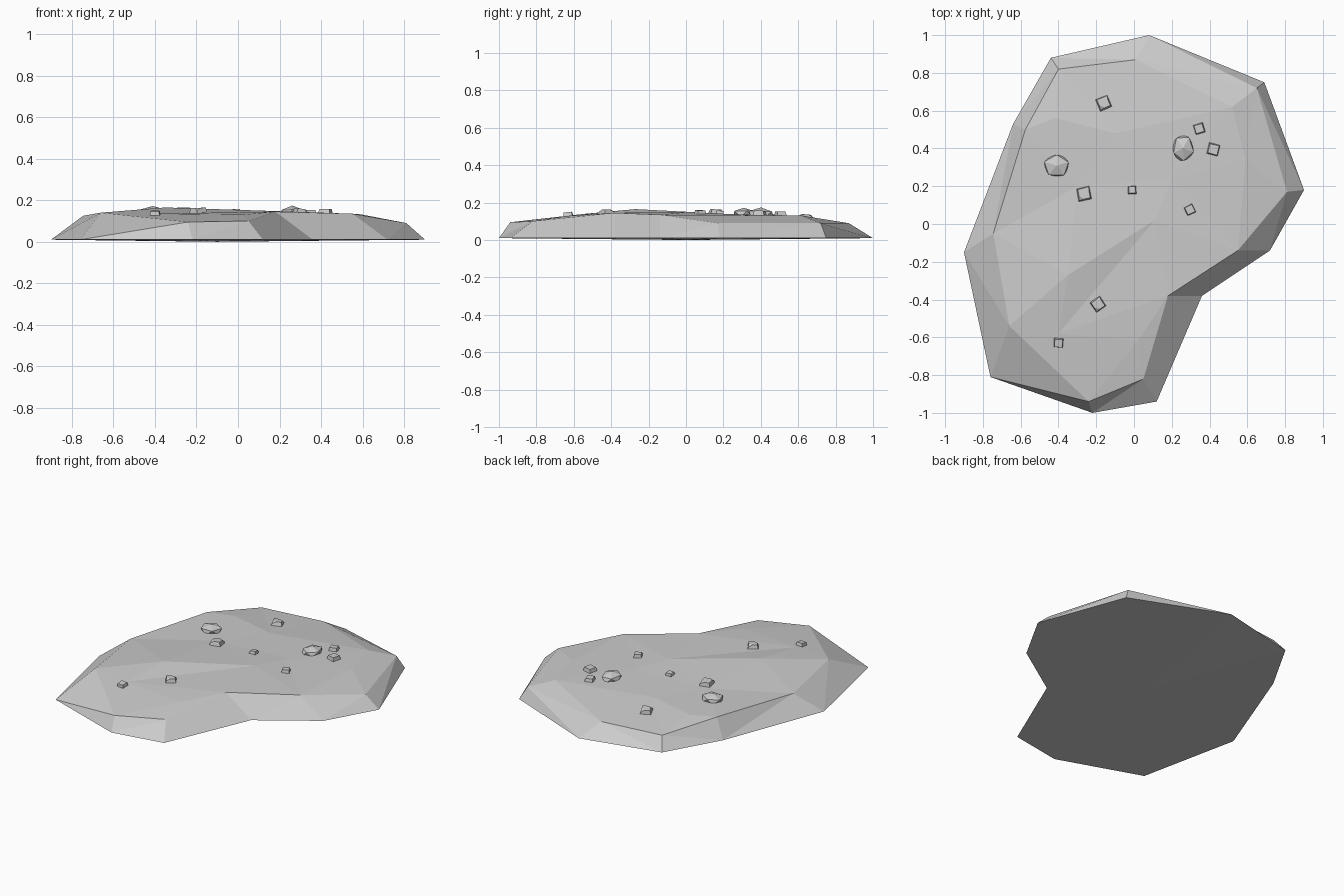
import bpy, bmesh, math, random
from mathutils import Vector, Matrix
from mathutils.bvhtree import BVHTree
from mathutils.geometry import delaunay_2d_cdt

if "Cube" in bpy.data.objects:
    bpy.data.objects.remove(bpy.data.objects["Cube"])

random.seed(4)

# Foot outline, upper rim and interior points of the mound
foot = [(.08, 1), (-.44, .88), (-.64, .53), (-.9, -.15), (-.76, -.81), (-.22, -1),
        (.12, -.94), (.36, -.38), (.72, -.14), (.9, .18), (.69, .75)]
rim = [(.01, .87, .09), (-.40, .82, .09), (-.575, .5, .135), (-.745, -.05, .125),
       (-.66, -.54, .14), (-.24, -.94, .095), (.05, -.82, .10), (.18, -.38, .145),
       (.55, -.14, .135), (.81, .17, .09), (.65, .72, .09)]
inner = [(-.35, -.27, .165), (.11, .02, .15), (-.42, .56, .13), (-.1, .48, .13),
         (.52, .62, .13), (.59, .34, .132), (-.4, -.58, .135), (.02, -.62, .13),
         (-.3, .2, .135), (.2, .24, .138)]
pts = [Vector((x, y, .01)) for x, y in foot] + [Vector(p) for p in rim + inner]
n = len(foot)
edges = [(i, (i + 1) % n) for i in range(n)]
edges += [(n + i, n + (i + 1) % n) for i in range(n)]
edges += [(i, n + i) for i in range(n)]
# Visible creases across the top
k = 2 * n
edges += [(k, k + 1), (k + 1, k + 6), (k, n + 4), (k + 6, k + 7), (k + 7, n + 7),
          (k + 2, n + 2), (k + 2, k + 8), (k + 3, k + 8), (k + 3, k + 4)]
co, _, faces, *_ = delaunay_2d_cdt([p.xy for p in pts], edges, [list(range(n))], 1, 1e-5)


def height(c):
    return min(pts, key=lambda p: (p.xy - c).length).z


bm = bmesh.new()
verts = [bm.verts.new((c.x, c.y, height(c))) for c in co]
for f in faces:
    bm.faces.new([verts[i] for i in f])

# Shallow underside closing the mound
border = [e for e in bm.edges if e.is_boundary]
centre = bm.verts.new((-.1, 0, 0))
for e in border:
    bm.faces.new((e.verts[0], e.verts[1], centre))
bmesh.ops.recalc_face_normals(bm, faces=bm.faces)
surface = BVHTree.FromBMesh(bm)


def make_object(name, bm):
    mesh = bpy.data.meshes.new(name)
    bm.to_mesh(mesh)
    bm.free()
    ob = bpy.data.objects.new(name, mesh)
    bpy.context.collection.objects.link(ob)
    return ob


make_object("ground_mound", bm)


def place(name, bm, x, y, angle, lift):
    """Seat a stone on the ground, tilted to the local slope."""
    hit, normal, *_ = surface.ray_cast(Vector((x, y, 1)), Vector((0, 0, -1)))
    tilt = Vector((0, 0, 1)).rotation_difference(normal).to_matrix().to_4x4()
    bm.transform(Matrix.Translation(hit + Vector((0, 0, lift)))
                 @ tilt @ Matrix.Rotation(angle, 4, 'Z'))
    make_object(name, bm)


# Boulders: flattened, slightly irregular icosahedra
for i, (x, y, rx, ry, a) in enumerate([(-.41, .31, .074, .066, .3), (.26, .40, .062, .076, 1)]):
    bm = bmesh.new()
    bmesh.ops.create_icosphere(bm, subdivisions=1, radius=1)
    for v in bm.verts:
        v.co *= random.uniform(.93, 1.07)
    bm.transform(Matrix.Diagonal((rx, ry, .034, 1)) @ Matrix.Rotation(a, 4, 'Z'))
    place(f"boulder_{i + 1}", bm, x, y, 0, .004)

# Stones and pebbles: squat tapered blocks with cut corners
for i, (x, y, s, a) in enumerate([
        (-.16, .64, .038, .4), (-.265, .16, .038, .2), (-.19, -.425, .036, .6),
        (.345, .505, .03, .3), (.42, .395, .034, -.25), (-.01, .18, .024, .05),
        (.295, .075, .027, .45), (-.4, -.63, .027, -.08)]):
    bm = bmesh.new()
    bmesh.ops.create_cube(bm, size=2)
    for v in bm.verts:
        if v.co.z > 0:
            v.co.xy *= .75
        v.co *= random.uniform(.92, 1.05)
    if s > .035:
        corners = [v for v in bm.verts if v.co.x * v.co.y > 0]
        bmesh.ops.bevel(bm, geom=corners, offset=.6, segments=1, affect='VERTICES')
    bm.transform(Matrix.Diagonal((s, s, s * .6, 1)))
    place(f"stone_{i + 1}", bm, x, y, a, .003)
